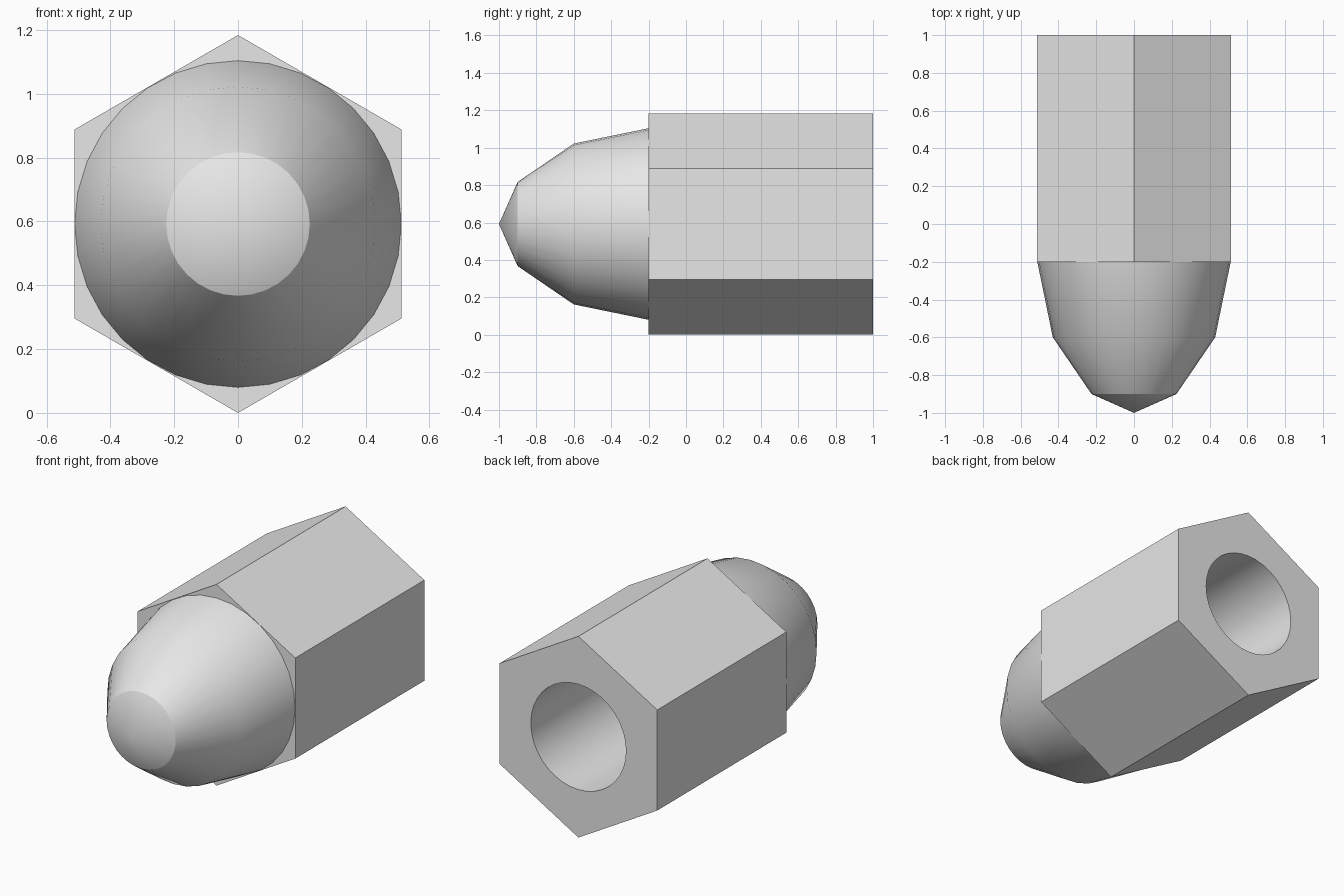
import bpy, bmesh, math

cube = bpy.data.objects.get("Cube")
if cube:
    bpy.data.objects.remove(cube, do_unlink=True)

HEX_RADIUS = 0.592
AXIS_Z = HEX_RADIUS
SHOULDER, BACK = -0.2, 1.0

steel = bpy.data.materials.new("steel grey")
steel.use_nodes = True
steel.diffuse_color = (0.8, 0.8, 0.8, 1)
steel.node_tree.nodes["Principled BSDF"].inputs["Base Color"].default_value = (0.8, 0.8, 0.8, 1)


def ring(bm, radius, y, count):
    """Circle of vertices around the y axis, first one at the top."""
    angles = [2 * math.pi * i / count for i in range(count)]
    return [bm.verts.new((radius * math.sin(a), y, AXIS_Z + radius * math.cos(a)))
            for a in angles]


def bridge(bm, a, b):
    n = len(a)
    for i in range(n):
        j = (i + 1) % n
        bm.faces.new((a[i], a[j], b[j], b[i]))


def finish(bm, name):
    bmesh.ops.recalc_face_normals(bm, faces=bm.faces)
    mesh = bpy.data.meshes.new(name)
    bm.to_mesh(mesh)
    bm.free()
    mesh.materials.append(steel)
    obj = bpy.data.objects.new(name, mesh)
    bpy.context.collection.objects.link(obj)
    bpy.ops.object.select_all(action='DESELECT')
    obj.select_set(True)
    bpy.context.view_layer.objects.active = obj
    bpy.ops.object.shade_smooth_by_angle(angle=math.radians(30))
    return obj


# Hexagonal body with a round blind bore opening at the back
bm = bmesh.new()
front = ring(bm, HEX_RADIUS, SHOULDER, 6)
back = ring(bm, HEX_RADIUS, BACK, 6)
mouth = ring(bm, 0.31, BACK, 36)
floor = ring(bm, 0.31, SHOULDER + 0.01, 36)
bm.faces.new(front)
bridge(bm, front, back)
bridge(bm, mouth, floor)
bm.faces.new(floor)
for i in range(6):
    arc = [mouth[(6 * i + k) % 36] for k in range(7)]
    bm.faces.new([back[(i + 1) % 6], back[i]] + arc)
finish(bm, "hex_body")

# Faceted bullet nose ending in a shallow cone
bm = bmesh.new()
profile = [(0.512, SHOULDER), (0.43, -0.6), (0.225, -0.9)]
rings = [ring(bm, r, y, 32) for r, y in profile]
for a, b in zip(rings, rings[1:]):
    bridge(bm, a, b)
tip = bm.verts.new((0, -1, AXIS_Z))
for i in range(32):
    bm.faces.new((rings[-1][i], rings[-1][(i + 1) % 32], tip))
finish(bm, "nose")
